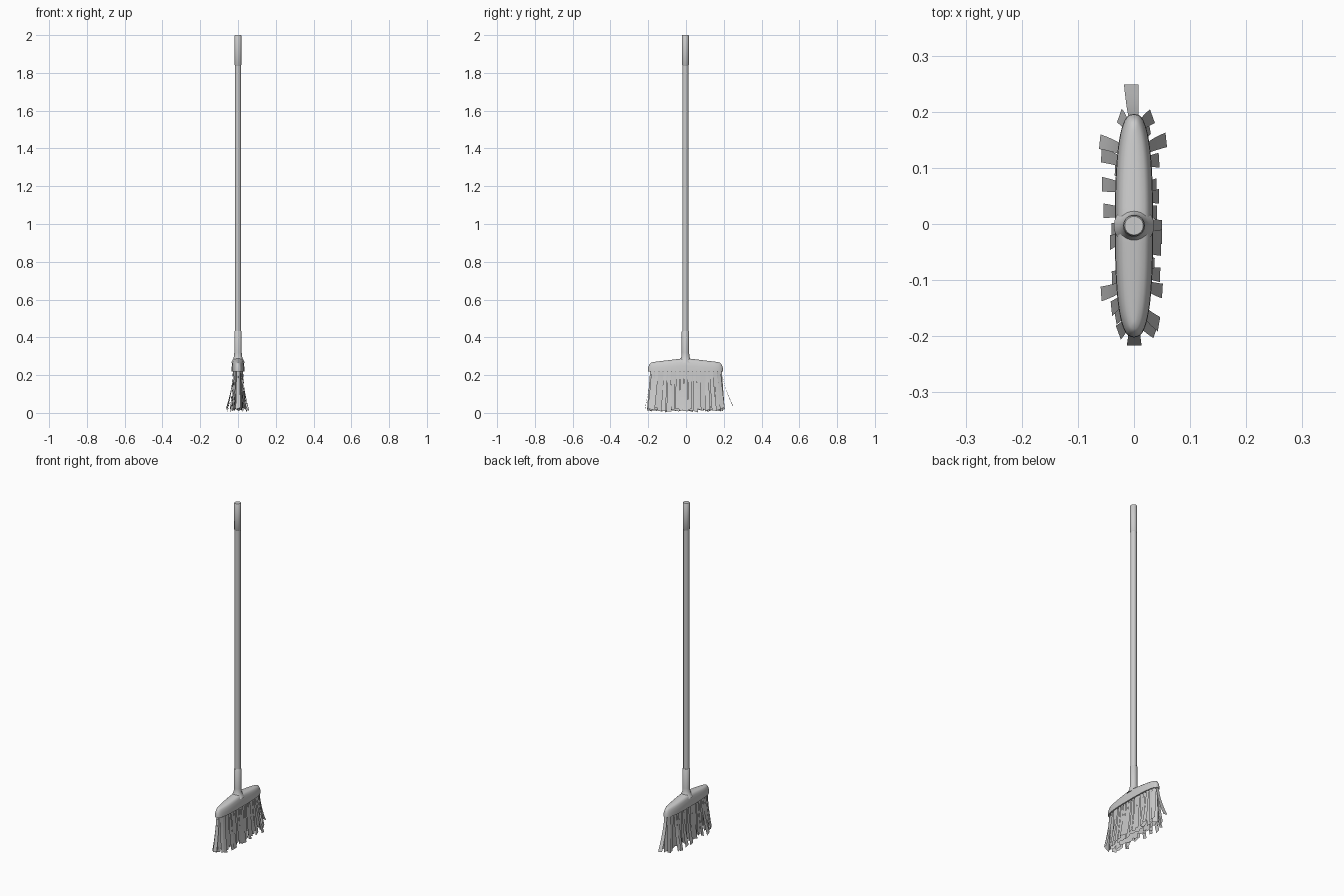
import bpy, bmesh, math, random
from mathutils import Vector

if "Cube" in bpy.data.objects:
    bpy.data.objects.remove(bpy.data.objects["Cube"])

random.seed(7)
CY = -0.003          # the handle and head sit slightly off centre


def finish(name, bm, smooth=True):
    me = bpy.data.meshes.new(name)
    bm.to_mesh(me)
    bm.free()
    ob = bpy.data.objects.new(name, me)
    bpy.context.collection.objects.link(ob)
    if smooth:
        bpy.ops.object.select_all(action='DESELECT')
        ob.select_set(True)
        bpy.context.view_layer.objects.active = ob
        bpy.ops.object.shade_smooth_by_angle(angle=math.radians(35))
    return ob


def loft(bm, rings):
    rows = [[bm.verts.new(p) for p in r] for r in rings]
    n = len(rows[0])
    for a, b in zip(rows, rows[1:]):
        for i in range(n):
            j = (i + 1) % n
            bm.faces.new((a[i], a[j], b[j], b[i]))
    return rows


def lathe(name, profile, n=24):
    bm = bmesh.new()
    rows = loft(bm, [[(r * math.cos(2 * math.pi * i / n),
                       CY + r * math.sin(2 * math.pi * i / n), z)
                      for i in range(n)] for r, z in profile])
    bm.faces.new(rows[0][::-1])
    bm.faces.new(rows[-1])
    finish(name, bm)


# Long lens outline of the head, as a superellipse
def outline(n, half_w, half_l):
    pts = []
    for i in range(n):
        a = 2 * math.pi * i / n
        c, s = math.cos(a), math.sin(a)
        k = 2 / 2.7
        pts.append(Vector((half_w * math.copysign(abs(c) ** k, c),
                           half_l * math.copysign(abs(s) ** k, s), 0)))
    return pts


# Handle, grip and socket
lathe("handle", [(0.0165, 0.40), (0.0165, 1.845)])
lathe("grip", [(0.0165, 1.84), (0.0185, 1.843), (0.0185, 1.997), (0.0165, 2.0)])
lathe("socket", [(0.036, 0.268), (0.027, 0.284), (0.0215, 0.298),
                 (0.0195, 0.32), (0.0195, 0.43), (0.0175, 0.433)])

# Head: outline rings with a top that slopes to both ends
N = 64
bm = bmesh.new()
rings = []
for inset, f, dz in [(0, 0, 0), (0.001, 0.45, 0), (0.005, 1, -0.014),
                     (0.009, 1, -0.005), (0.015, 1, 0), (0.026, 1, 0.003)]:
    ring = []
    for p in outline(N, 0.034 - inset, 0.199 - inset):
        top = 0.287 - 0.023 * min(1, abs(p.y) / 0.19)
        z = 0.218 + (top + dz - 0.218) * f
        ring.append((p.x, p.y + CY, z))
    rings.append(ring)
rows = loft(bm, rings)
bm.faces.new(rows[0][::-1])
top = rows[-1]
for i in range(N // 4, -N // 4, -1):     # close the top with cross strips
    a, b = top[i % N], top[(i - 1) % N]
    c, d = top[(N // 2 - i + 1) % N], top[(N // 2 - i) % N]
    vs = list(dict.fromkeys((a, d, c, b)))
    if len(vs) > 2:
        bm.faces.new(vs)
bmesh.ops.recalc_face_normals(bm, faces=bm.faces)
finish("head", bm)


# Evenly spaced points and outward normals around an outline
def around(count, half_w, half_l):
    pts = outline(720, half_w, half_l)
    lens = [(pts[(i + 1) % 720] - pts[i]).length for i in range(720)]
    total, run, k = sum(lens), 0.0, 0
    for i, d in enumerate(lens):
        if k < count and run >= total * k / count:
            p = pts[i]
            t = (pts[(i + 3) % 720] - pts[i - 3]).normalized()
            yield p, t, Vector((t.y, -t.x, 0))
            k += 1
        run += d


# Bristles: curved flat ribbons hanging from the head
def bristles(name, count, half_w, half_l, w0, w1, flare, low):
    bm = bmesh.new()
    for p, t, n in around(count, half_w, half_l):
        end = min(1, max(0, (abs(p.y) - 0.12) / 0.07))
        out = random.uniform(*flare) * (1 + 0.9 * end)
        side = random.uniform(-0.008, 0.008) + 0.016 * t.y * p.y / 0.2
        tip = low + random.uniform(0, 0.015) + 0.3 * max(0, out) * end
        skew = random.uniform(-0.006, 0.006)
        prev = None
        for s in range(6):
            u = s / 5
            w = (w0 + (w1 - w0) * u) / 2
            z = 0.225 + (tip - 0.225) * u
            c = p + n * out * u ** 1.6 + t * side * u
            pair = []
            for sg in (-1, 1):
                q = c + t * w * sg
                zz = z + sg * skew * u
                pair.append(bm.verts.new((max(-0.063, min(0.062, q.x)),
                                          max(-0.25, min(0.25, q.y)),
                                          max(0.0, zz))))
            if prev:
                bm.faces.new((prev[0], pair[0], pair[1], prev[1]))
            prev = pair
    finish(name, bm)


bristles("inner_bristles", 34, 0.021, 0.183, 0.029, 0.031, (-0.004, 0.006), 0.012)
bristles("outer_bristles", 36, 0.027, 0.190, 0.017, 0.026, (0.002, 0.036), 0.006)
